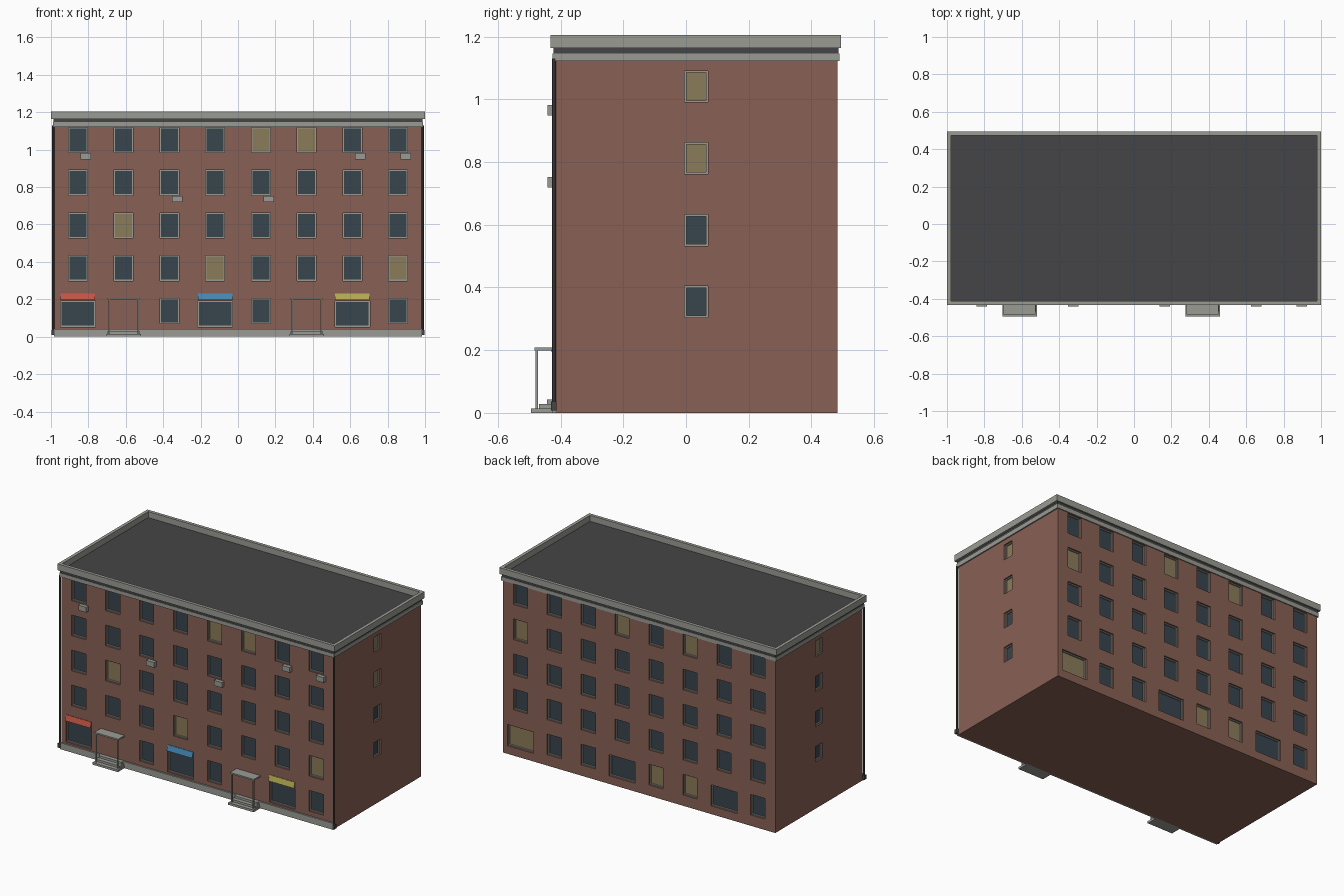
import bpy, bmesh
from mathutils import Matrix

if "Cube" in bpy.data.objects:
    bpy.data.objects.remove(bpy.data.objects["Cube"])

def material(name, r, g, b):
    m = bpy.data.materials.new(name)
    m.diffuse_color = (r, g, b, 1)
    m.use_nodes = True
    m.node_tree.nodes["Principled BSDF"].inputs["Base Color"].default_value = m.diffuse_color
    return m

brick = material("brick", 0.25, 0.12, 0.09)
stone = material("stone", 0.33, 0.33, 0.30)
dark = material("dark", 0.06, 0.06, 0.063)
glass = material("glass", 0.04, 0.06, 0.075)
lit = material("lit_glass", 0.26, 0.20, 0.10)
red = material("red", 0.55, 0.09, 0.06)
blue = material("blue", 0.06, 0.25, 0.45)
yellow = material("yellow", 0.45, 0.40, 0.08)

def finish(bm, name, mat):
    mesh = bpy.data.meshes.new(name)
    bm.to_mesh(mesh)
    bm.free()
    ob = bpy.data.objects.new(name, mesh)
    bpy.context.collection.objects.link(ob)
    if mat:
        mesh.materials.append(mat)
    return ob

def boxes(name, spans, mat=None):
    """One object from boxes given as (x0, x1, y0, y1, z0, z1)."""
    bm = bmesh.new()
    for x0, x1, y0, y1, z0, z1 in spans:
        t = Matrix.Translation(((x0 + x1) / 2, (y0 + y1) / 2, (z0 + z1) / 2))
        s = Matrix.Diagonal((abs(x1 - x0), abs(y1 - y0), abs(z1 - z0), 1))
        bmesh.ops.create_cube(bm, size=1, matrix=t @ s)
    return finish(bm, name, mat)

WX, Y0, Y1 = 0.982, -0.417, 0.483      # wall half width, front and back planes
STEP = 0.2446                          # window column spacing
colx = lambda c: (c - 3.5) * STEP
rowz = lambda r: 0.138 + r * 0.2285
DEPTH, TRIM = 0.022, 0.006

cuts, panes, lit_panes, frames = [], [], [], []

def window(side, u, z, w, h, is_lit):
    """Recess, pane and four-piece frame on one wall; u runs along the wall."""
    def span(u0, u1, d0, d1, z0, z1):   # d is depth behind the wall face
        if side == "front":
            return (u0, u1, Y0 + d0, Y0 + d1, z0, z1)
        if side == "back":
            return (u0, u1, Y1 - d1, Y1 - d0, z0, z1)
        if side == "right":
            return (WX - d1, WX - d0, u0, u1, z0, z1)
        return (-WX + d0, -WX + d1, u0, u1, z0, z1)
    a, b, c, d = u - w / 2, u + w / 2, z - h / 2, z + h / 2
    cuts.append(span(a, b, -0.02, DEPTH, c, d))
    (lit_panes if is_lit else panes).append(span(a, b, DEPTH - 0.004, DEPTH + 0.004, c, d))
    f0, f1 = DEPTH - 0.012, DEPTH
    frames.extend([span(a, a + TRIM, f0, f1, c, d), span(b - TRIM, b, f0, f1, c, d),
                   span(a + TRIM, b - TRIM, f0, f1, c, c + TRIM),
                   span(a + TRIM, b - TRIM, f0, f1, d - TRIM, d)])

# Front and back windows, with wide shop windows on the ground floor
lit_set = {"front": {(4, 4), (5, 4), (1, 2), (3, 1), (7, 1)},
           "back": {(4, 4), (2, 4), (7, 3), (7, 0), (3, 0), (2, 0)}}
shops = {"front": (0, 3, 6), "back": (1, 4, 7)}
for side in ("front", "back"):
    for c in range(8):
        for r in range(5):
            on = (c, r) in lit_set[side]
            if r == 0 and c in shops[side]:
                window(side, colx(c), 0.122, 0.186, 0.138, on)
            elif not (side == "front" and r == 0 and c in (1, 5)):
                window(side, colx(c), rowz(r), 0.102, 0.135, on)

# Side windows
for side, lit_rows in (("right", (2, 3)), ("left", (3,))):
    for r in range(4):
        window(side, 0.033, 0.354 + r * 0.229, 0.074, 0.1, r in lit_rows)

# Brick walls with the recesses cut in
walls = boxes("walls", [(-WX, WX, Y0, Y1, 0, 1.14)], brick)
cutter = boxes("window_cutter", cuts)
cutter.hide_render = True
cutter.hide_viewport = True
cutter.display_type = "WIRE"
mod = walls.modifiers.new("recesses", "BOOLEAN")
mod.operation = "DIFFERENCE"
mod.solver = "EXACT"
mod.object = cutter
boxes("window_panes", panes, glass)
boxes("lit_window_panes", lit_panes, lit)
boxes("window_frames", frames, stone)

# Cornice, roof slab and parapet
boxes("cornice", [(-0.99, 0.99, -0.426, 0.489, 1.122, 1.147)], stone)
boxes("roof", [(-0.986, 0.986, -0.423, 0.486, 1.147, 1.166)], dark)
T = 0.021
boxes("parapet", [(-1, 1, -0.432, -0.432 + T, 1.164, 1.205),
                  (-1, 1, 0.495 - T, 0.495, 1.164, 1.205),
                  (-1, -1 + T, -0.432 + T, 0.495 - T, 1.164, 1.205),
                  (1 - T, 1, -0.432 + T, 0.495 - T, 1.164, 1.205)], stone)

# Front plinth
boxes("plinth", [(-0.985, 0.985, -0.427, Y0, 0, 0.042)], stone)

# Entrance porches: steps, posts and canopy
for i, c in enumerate((1, 5)):
    x = colx(c)
    boxes(f"steps_{i}", [(x - 0.092, x + 0.092, -0.495, Y0, 0, 0.014),
                         (x - 0.087, x + 0.087, -0.469, Y0, 0.014, 0.028),
                         (x - 0.082, x + 0.082, -0.443, Y0, 0.028, 0.042)], stone)
    boxes(f"porch_posts_{i}", [(x + s * 0.078 - 0.004, x + s * 0.078 + 0.004,
                                -0.48, -0.472, 0.014, 0.2) for s in (-1, 1)], stone)
    boxes(f"canopy_{i}", [(x - 0.086, x + 0.086, -0.483, Y0, 0.199, 0.208)], stone)

# Sloped shop awnings
for c, mat in zip(shops["front"], (red, blue, yellow)):
    x = colx(c)
    awning = boxes(f"{mat.name}_awning", [(x - 0.092, x + 0.092, -0.43, Y0, 0.196, 0.232)], mat)
    for v in awning.data.vertices:
        if v.co.z > 0.22 and v.co.y < -0.425:
            v.co.y = -0.42

# Air conditioners below some windows
boxes("air_conditioners", [(colx(c) + 0.014, colx(c) + 0.07, -0.441, Y0, z - 0.017, z + 0.017)
                           for c, z in ((0, 0.965), (6, 0.965), (7, 0.965),
                                        (2, 0.736), (4, 0.736))], stone)

# Corner downpipes with shoes
bm = bmesh.new()
for s in (-1, 1):
    bmesh.ops.create_cone(bm, cap_ends=True, segments=8, radius1=0.006, radius2=0.006,
                          depth=1.12, matrix=Matrix.Translation((s * 0.988, -0.421, 0.57)))
finish(bm, "downpipes", dark)
boxes("downpipe_shoes", [(s * 0.99 - 0.008, s * 0.99 + 0.008, -0.431, -0.413, 0.008, 0.036)
                         for s in (-1, 1)], dark)
